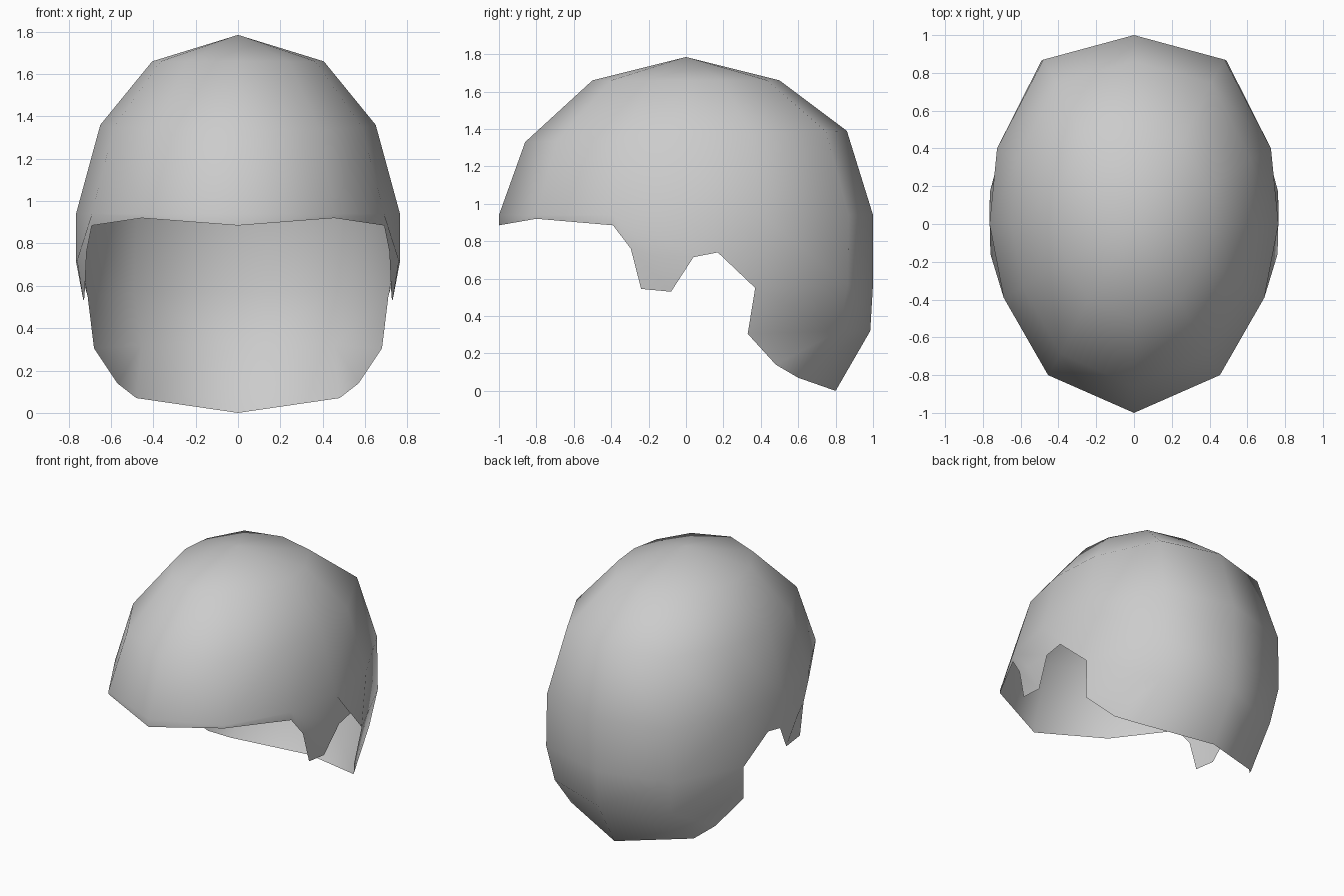
import bpy
import bmesh

cube = bpy.data.objects.get("Cube")
if cube:
    bpy.data.objects.remove(cube, do_unlink=True)

# Shell colour
grey = bpy.data.materials.new("light_grey")
grey.use_nodes = True
colour = (0.6, 0.6, 0.6, 1)
grey.diffuse_color = colour
grey.node_tree.nodes["Principled BSDF"].inputs["Base Color"].default_value = colour

bm = bmesh.new()


def vert(x, y, z):
    return bm.verts.new((x, y, z))


def faces(*groups):
    for group in groups:
        bm.faces.new(group)


# Dome: half outline at brow height, shrunk ring by ring to the crown
outline = [(0, -1), (.455, -.8), (.69, -.39), (.765, 0), (.725, .4), (.48, .87), (0, 1)]
levels = [(1, 1, .94, 0), (.85, .86, 1.36, .03), (.53, .5, 1.66, 0)]
rings = [[vert(x * sx, y * sy, z + tilt * y) for x, y in outline]
         for sx, sy, z, tilt in levels]
for low, high in zip(rings, rings[1:]):
    for i in range(len(outline) - 1):
        faces((low[i], low[i + 1], high[i + 1], high[i]))
crown = vert(0, 0, 1.785)
for a, b in zip(rings[-1], rings[-1][1:]):
    faces((a, b, crown))
front, brow, temple, side, rear, nape, back = rings[0]

# Front hem
hem = [vert(0, -1, .885), vert(.455, -.8, .92), vert(.69, -.39, .885)]
faces((hem[0], hem[1], brow, front), (hem[1], hem[2], temple, brow))

# Side tab in front of the ear
tab_front = vert(.715, -.295, .76)
tab_mid = vert(.76, -.16, .72)
tab_low_front = vert(.725, -.24, .545)
tab_low_rear = vert(.73, -.08, .53)
ear_front = vert(.765, .04, .715)
faces((temple, hem[2], tab_front, tab_mid),
      (tab_front, tab_low_front, tab_low_rear, tab_mid),
      (tab_mid, tab_low_rear, ear_front),
      (temple, tab_mid, ear_front, side))

# Notch over the ear
ear_top = vert(.763, .17, .74)
ear_rear = vert(.71, .37, .55)
faces((side, ear_front, ear_top), (side, ear_top, ear_rear, rear))

# Nape
corner = vert(.68, .33, .305)
hem_side = vert(.57, .48, .14)
hem_rear = vert(.48, .6, .07)
hem_back = vert(0, .8, 0)
nape_mid, nape_low = vert(.49, .865, .57), vert(.455, .82, .32)
back_mid, back_low = vert(0, 1, .57), vert(0, .985, .32)
faces((rear, ear_rear, nape_mid, nape),
      (ear_rear, corner, nape_low, nape_mid),
      (corner, hem_side, nape_low),
      (hem_side, hem_rear, nape_low),
      (hem_rear, hem_back, back_low, nape_low),
      (nape, nape_mid, back_mid, back),
      (nape_mid, nape_low, back_low, back_mid))

bmesh.ops.recalc_face_normals(bm, faces=bm.faces)
mesh = bpy.data.meshes.new("cap_shell")
bm.to_mesh(mesh)
bm.free()
mesh.materials.append(grey)
mesh.shade_smooth()

shell = bpy.data.objects.new("cap_shell", mesh)
bpy.context.collection.objects.link(shell)

# Mirror the half shell
mirror = shell.modifiers.new("mirror", 'MIRROR')
mirror.use_axis[0] = True
mirror.use_clip = True
